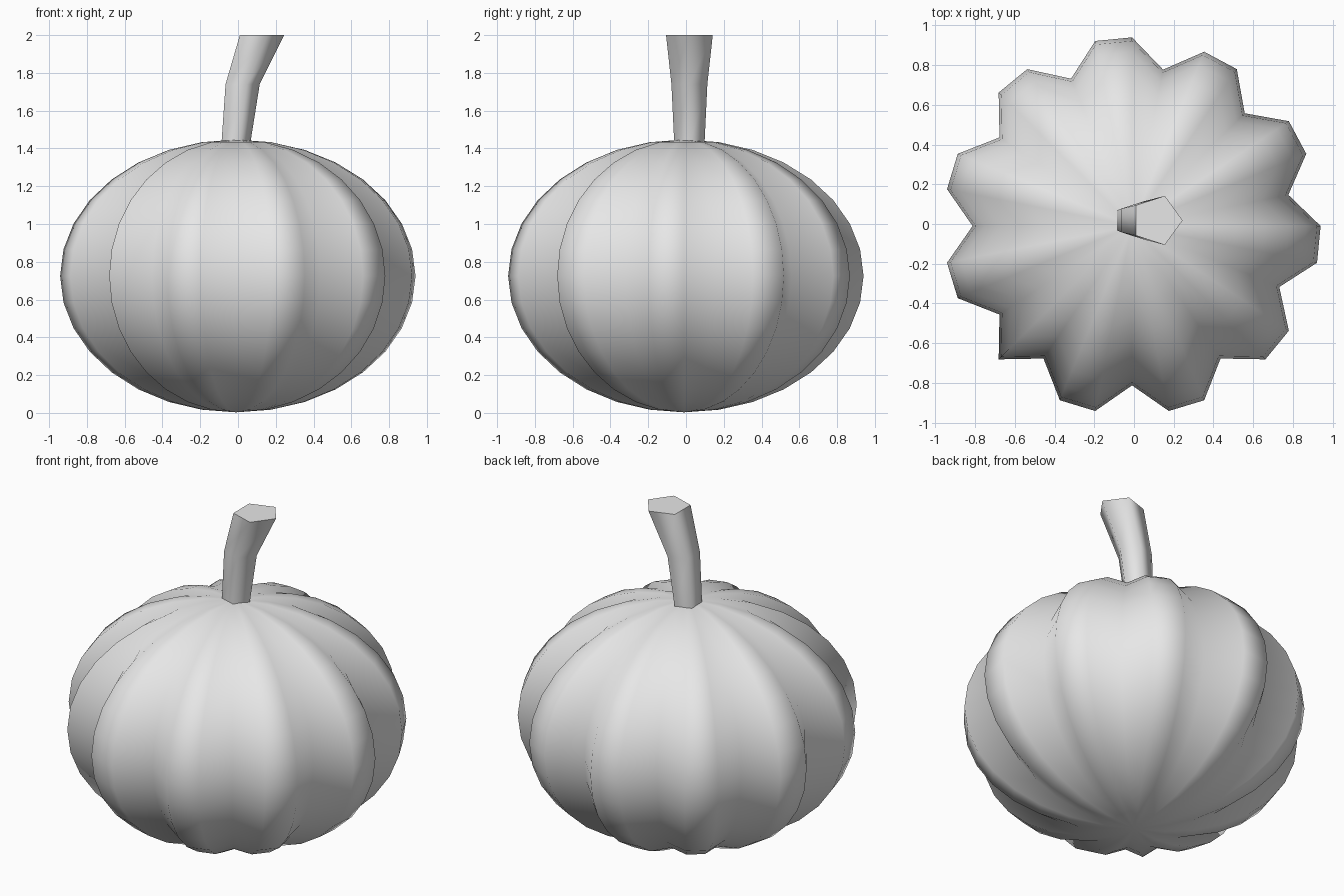
import bpy, bmesh, math
from mathutils import Matrix, Vector

cube = bpy.data.objects.get("Cube")
if cube:
    bpy.data.objects.remove(cube, do_unlink=True)

grey = bpy.data.materials.new("light grey")
grey.use_nodes = True
grey.diffuse_color = (0.8, 0.8, 0.8, 1)
grey.node_tree.nodes["Principled BSDF"].inputs["Base Color"].default_value = (0.8, 0.8, 0.8, 1)


def finish(name, bm):
    bmesh.ops.recalc_face_normals(bm, faces=bm.faces)
    mesh = bpy.data.meshes.new(name)
    bm.to_mesh(mesh)
    bm.free()
    mesh.materials.append(grey)
    obj = bpy.data.objects.new(name, mesh)
    bpy.context.collection.objects.link(obj)
    return obj


# Ribbed body: a squashed sphere with some meridians pulled in as grooves
SEGMENTS = 32
GROOVES = {1, 4, 7, 10, 13, 16, 19, 21, 24, 27, 30}
bm = bmesh.new()
bmesh.ops.create_uvsphere(bm, u_segments=SEGMENTS, v_segments=16, radius=1)
for v in bm.verts:
    meridian = round(math.atan2(v.co.y, v.co.x) / math.tau * SEGMENTS) % SEGMENTS
    r = 0.95 * (0.845 if meridian in GROOVES else 1)
    v.co = Vector((v.co.x * r - 0.01, v.co.y * r - 0.01, 0.725 + 0.722 * v.co.z))
for f in bm.faces:
    f.smooth = True
finish("pumpkin_body", bm)

# Bent five-sided stem, flaring towards its flat cut top
STEM = [(-0.02, 1.42, 0.084), (0.015, 1.74, 0.1), (0.115, 2.0, 0.13)]
bm = bmesh.new()
rings = []
for x, z, r in STEM:
    rings.append([bm.verts.new((x + r * math.cos(i * math.tau / 5),
                                0.018 + r * math.sin(i * math.tau / 5), z))
                  for i in range(5)])
for low, high in zip(rings, rings[1:]):
    for i in range(5):
        j = (i + 1) % 5
        bm.faces.new((low[i], low[j], high[j], high[i])).smooth = True
for ring in (rings[0], rings[-1]):
    bm.faces.new(ring).smooth = False
    for v in ring:
        for e in v.link_edges:
            if e.other_vert(v) in ring:
                e.smooth = False
finish("stem", bm)
